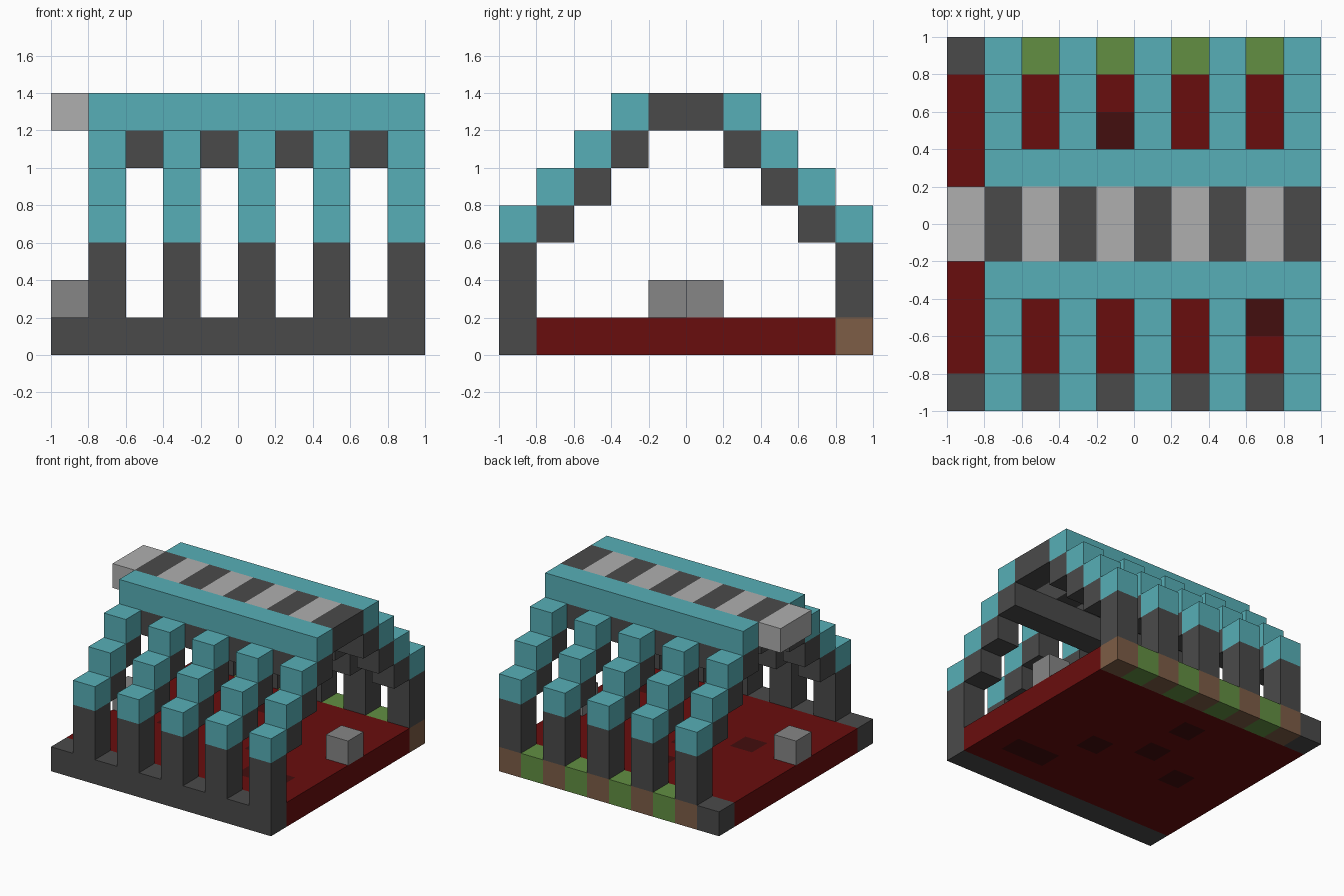
import bpy, bmesh
from math import floor
from mathutils import Matrix, Vector

cube = bpy.data.objects.get("Cube")
if cube:
    bpy.data.objects.remove(cube, do_unlink=True)

U = 0.2  # size of one block


def material(name, hexcode):
    def linear(c):
        return c / 12.92 if c <= 0.04045 else ((c + 0.055) / 1.055) ** 2.4
    rgb = [linear(v / 255) for v in bytes.fromhex(hexcode)]
    m = bpy.data.materials.new(name)
    m.use_nodes = True
    m.diffuse_color = (*rgb, 1)
    m.node_tree.nodes["Principled BSDF"].inputs["Base Color"].default_value = (*rgb, 1)
    return m


STONE = material("dark stone", "4a4a4a")
TEAL = material("teal", "57afb7")
PALE = material("pale grey", "afafaf")
GREY = material("mid grey", "868686")
RED = material("dark red", "690d0d")
STAIN = material("deep maroon", "430e0e")
GREEN = material("grass green", "628f42")
BROWN = material("earth brown", "7d5d46")


def finish(name, bm, mats):
    bmesh.ops.recalc_face_normals(bm, faces=bm.faces)
    mesh = bpy.data.meshes.new(name)
    bm.to_mesh(mesh)
    bm.free()
    for m in mats:
        mesh.materials.append(m)
    ob = bpy.data.objects.new(name, mesh)
    bpy.context.collection.objects.link(ob)
    return ob


def blocks(name, mat, boxes, repeat=1):
    """Boxes given as (cell, size) in block units, optionally repeated every two blocks in x."""
    bm = bmesh.new()
    for cell, size in boxes:
        centre = (Vector(cell) + Vector(size) / 2) * U - Vector((1, 1, 0))
        bmesh.ops.create_cube(bm, size=U, matrix=Matrix.Translation(centre) @ Matrix.Diagonal((*size, 1)))
    ob = finish(name, bm, [mat])
    if repeat > 1:
        arr = ob.modifiers.new("repeat", "ARRAY")
        arr.count = repeat
        arr.use_relative_offset = False
        arr.use_constant_offset = True
        arr.constant_offset_displace = (2 * U, 0, 0)
    return ob


def mirrored(boxes):
    """Add the matching boxes on the other side of y = 0."""
    return boxes + [((x, 10 - y - s[1], z), s) for (x, y, z), s in boxes]


ONE = (1, 1, 1)

# Floor slab with stained cells
stains = {(8, 2), (7, 2), (6, 4), (4, 5), (4, 7), (2, 4)}
bm = bmesh.new()
bmesh.ops.create_grid(bm, x_segments=10, y_segments=8, size=1, matrix=Matrix.Diagonal((1, 0.8, 1, 1)))
top = bmesh.ops.extrude_face_region(bm, geom=bm.faces[:], use_keep_orig=True)["geom"]
bmesh.ops.translate(bm, vec=(0, 0, U), verts=[g for g in top if isinstance(g, bmesh.types.BMVert)])
for f in bm.faces:
    c = f.calc_center_median()
    f.material_index = int((floor((c.x + 1) / U), floor((c.y + 1) / U)) in stains)
finish("floor", bm, [RED, STAIN])

# Front sill and the patchy back sill
blocks("front_sill", STONE, [((0, 0, 0), (10, 1, 1))])
blocks("back_sill_corner", STONE, [((0, 9, 0), ONE)])
blocks("back_sill_earth", BROWN, [((1, 9, 0), ONE)], 5)
blocks("back_sill_grass", GREEN, [((2, 9, 0), ONE)], 4)

# Arched ribs: posts, stepped undersides and teal caps
blocks("rib_posts", STONE, mirrored([((1, 0, 1), (1, 1, 2))]), 5)
blocks("rib_steps", STONE, mirrored([((1, k, k + 2), ONE) for k in (1, 2)]), 5)
blocks("rib_caps", TEAL, mirrored([((1, k, k + 3), ONE) for k in range(3)]), 5)

# Long roof beams
blocks("lower_beams", STONE, mirrored([((1, 3, 5), (9, 1, 1))]))
blocks("upper_beams", TEAL, mirrored([((1, 3, 6), (9, 1, 1))]))

# Striped ridge
blocks("ridge_pale_stripes", PALE, [((0, 4, 6), (1, 2, 1))], 5)
blocks("ridge_dark_stripes", STONE, [((1, 4, 6), (1, 2, 1))], 5)

# Loose blocks at the two open ends
blocks("end_blocks", GREY, [((0, 4, 1), ONE), ((9, 5, 1), ONE)])
